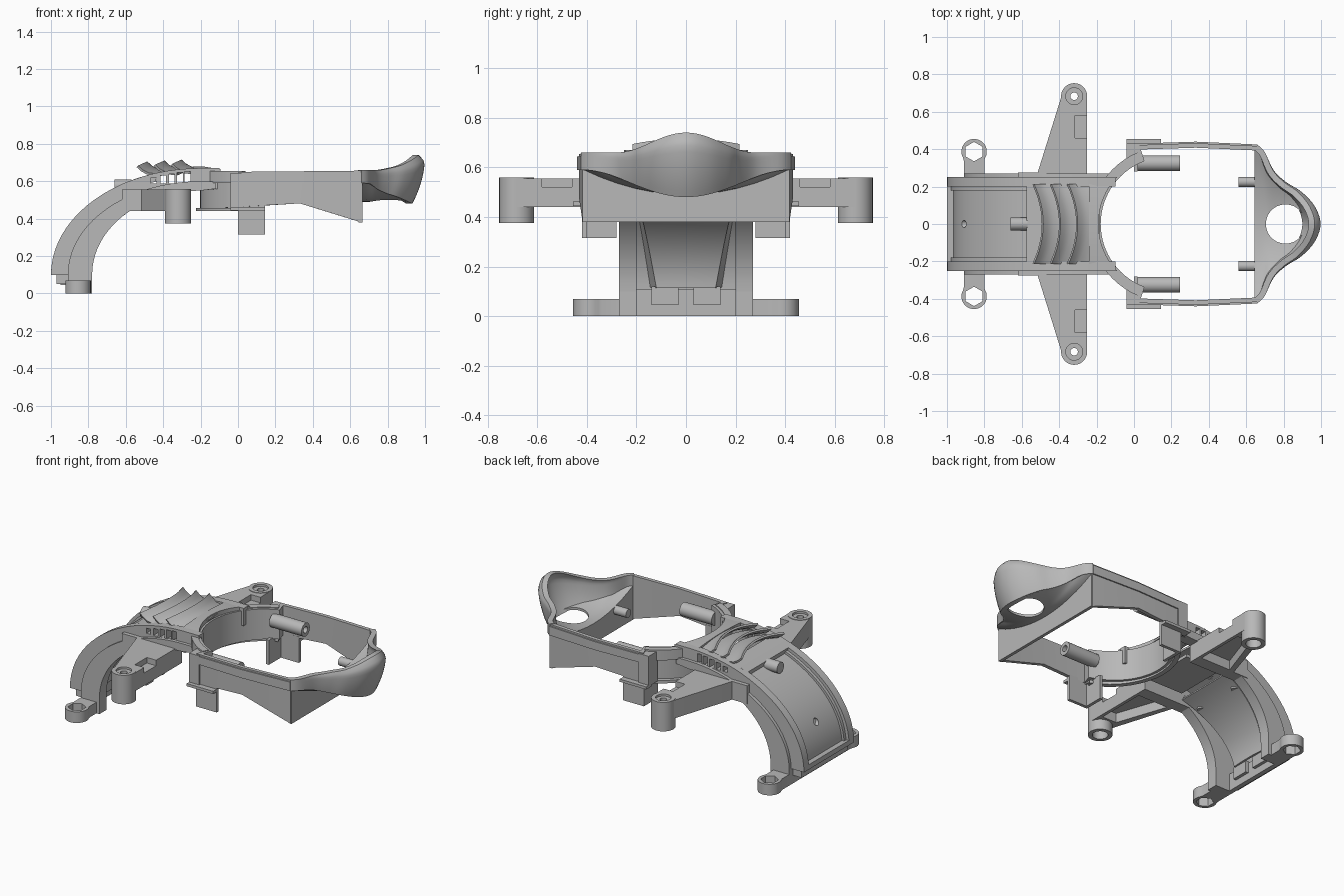
import bpy, bmesh
from math import sin, cos, pi, radians, hypot

cube = bpy.data.objects.get("Cube")
if cube:
    bpy.data.objects.remove(cube, do_unlink=True)

grey = bpy.data.materials.new("plain grey")
grey.use_nodes = True
grey.diffuse_color = (0.48, 0.48, 0.48, 1)
grey.node_tree.nodes["Principled BSDF"].inputs["Base Color"].default_value = (0.48, 0.48, 0.48, 1)
parts = []


def finish(name, bm):
    bmesh.ops.recalc_face_normals(bm, faces=bm.faces)
    mesh = bpy.data.meshes.new(name)
    bm.to_mesh(mesh)
    bm.free()
    mesh.materials.append(grey)
    ob = bpy.data.objects.new(name, mesh)
    bpy.context.collection.objects.link(ob)
    parts.append(ob)
    return ob


def prism(name, pts, a, b, axis="z"):
    """Extrude a flat outline along an axis from a to b."""
    place = {"z": lambda u, v, w: (u, v, w), "y": lambda u, v, w: (u, w, v),
             "x": lambda u, v, w: (w, u, v)}[axis]
    bm = bmesh.new()
    lo, hi = [[bm.verts.new(place(u, v, w)) for u, v in pts] for w in (a, b)]
    bm.faces.new(lo)
    bm.faces.new(hi)
    n = len(pts)
    for i in range(n):
        j = (i + 1) % n
        bm.faces.new((lo[i], lo[j], hi[j], hi[i]))
    return finish(name, bm)


def box(name, x0, x1, y0, y1, z0, z1):
    return prism(name, [(x0, y0), (x1, y0), (x1, y1), (x0, y1)], z0, z1)


def disc(u, v, r, n=32, a0=0, a1=360):
    k = n if a1 - a0 == 360 else n - 1
    return [(u + r * cos(radians(a0 + (a1 - a0) * i / k)),
             v + r * sin(radians(a0 + (a1 - a0) * i / k))) for i in range(n)]


def apply(ob, mod):
    bpy.context.view_layer.objects.active = ob
    bpy.ops.object.modifier_apply(modifier=mod.name)


def cut(ob, cutter):
    mod = ob.modifiers.new("cut", "BOOLEAN")
    mod.operation = "DIFFERENCE"
    mod.solver = "EXACT"
    mod.object = cutter
    apply(ob, mod)
    parts.remove(cutter)
    bpy.data.objects.remove(cutter, do_unlink=True)


def sheet(name, rows, thick):
    """Surface through rows of points, thickened downward."""
    bm = bmesh.new()
    grid = [[bm.verts.new(p) for p in row] for row in rows]
    for r, q in zip(grid, grid[1:]):
        for i in range(len(r) - 1):
            bm.faces.new((r[i], q[i], q[i + 1], r[i + 1]))
    ob = finish(name, bm)
    if sum(p.normal.z for p in ob.data.polygons) < 0:
        ob.data.flip_normals()
    mod = ob.modifiers.new("thick", "SOLIDIFY")
    mod.thickness = thick
    mod.offset = -1
    apply(ob, mod)
    return ob


def band(name, path, inner, outer, zb, zt, shift=lambda x, s: 0, levels=1):
    """Upright wall along an open anticlockwise plan path, with varying bottom and top."""
    bm = bmesh.new()
    rings = []
    n = len(path)

    def normal(p, q):
        d = hypot(q[0] - p[0], q[1] - p[1])
        return (q[1] - p[1]) / d, (p[0] - q[0]) / d
    for i, (x, y) in enumerate(path):
        a = normal(path[max(i - 1, 0)], path[max(i, 1)])
        b = normal(path[min(i, n - 2)], path[min(i + 1, n - 1)])
        k = max(0.5, 1 + a[0] * b[0] + a[1] * b[1])
        nx, ny = (a[0] + b[0]) / k, (a[1] + b[1]) / k
        ring = []
        for off, steps in ((outer, range(levels + 1)), (-inner, range(levels, -1, -1))):
            for j in steps:
                s = j / levels
                z = zb(x, y) + s * (zt(x, y) - zb(x, y))
                ring.append(bm.verts.new((x + nx * off + shift(x, s), y + ny * off, z)))
        rings.append(ring)
    m = len(rings[0])
    for r, q in zip(rings, rings[1:]):
        for i in range(m):
            bm.faces.new((r[i], r[(i + 1) % m], q[(i + 1) % m], q[i]))
    bm.faces.new(rings[0])
    bm.faces.new(rings[-1])
    return finish(name, bm)


def spline(pts, n=5):
    p = [pts[0]] + pts + [pts[-1]]
    out = []
    for a, b, c, d in zip(p, p[1:], p[2:], p[3:]):
        for i in range(n):
            t = i / n
            out.append(tuple(0.5 * (2 * v + (w - u) * t + (2 * u - 5 * v + 4 * w - e) * t * t
                       + (3 * v - u - 3 * w + e) * t ** 3) for u, v, w, e in zip(a, b, c, d)))
    return out + [pts[-1]]


def arch(a, b, t0=0, t1=90, n=20):
    """Side profile of the arched arm: part of an ellipse."""
    ts = [radians(t0 + (t1 - t0) * i / n) for i in range(n + 1)]
    return [(-0.2 - a * cos(t), 0.1 + b * sin(t)) for t in ts]


def across(x, z, w, crown=0, n=12):
    ys = [w * (2 * i / n - 1) for i in range(n + 1)]
    return [(x, y, z - crown * (y / w) ** 2) for y in ys]


# Main frame: round collar flowing into straight side walls
def frame_bottom(x, y):
    return 0.45 + 0.06 * (x + 0.2) if x < 0.34 else 0.48 - 0.1 * (x - 0.33) / 0.33


def frame_top(x, y):
    return 0.65 + 0.01 * max(0, x)


half = disc(0.18, 0, 0.37, 16, 180, 248) + [(0.02, -0.41), (0.33, -0.42), (0.66, -0.405)]
path = [(x, -y) for x, y in half[:0:-1]] + half
band("frame_wall", path, 0.012, 0.012, frame_bottom, frame_top)
band("frame_rim", path, 0, 0.02, lambda x, y: 0.59, lambda x, y: frame_top(x, y) - 0.01)
collar = disc(0.18, 0, 0.37, 24, 112, 248)
band("collar_rim", collar, -0.005, 0.045, lambda x, y: 0.59, lambda x, y: 0.655)
band("collar_flange", collar, -0.005, 0.035, lambda x, y: 0.44, lambda x, y: 0.458)


# Nose: flared band with a raised crest and a sloping floor
def nose_bottom(x, y):
    return 0.535 - 0.055 * cos(pi * y / 0.42)


def nose_top(x, y):
    return 0.66 + 0.04 * (1 + cos(pi * min(1, abs(y) / 0.27)))


def flare(x, s):
    lean = 0.07 * (1 - s) ** 2 + 0.035 * max(0, (s - 0.8) / 0.2) ** 2
    return -lean * min(1, max(0, (x - 0.7) / 0.3))


def floor_height(x, y, k):
    edge = nose_bottom(x, y) + 0.015
    return 0.505 + (edge - 0.505) * k * k


nose_half = [(0.655, 0.415), (0.69, 0.38), (0.74, 0.28), (0.81, 0.215), (0.89, 0.165), (0.96, 0.09)]
nose = spline(nose_half + [(0.99, 0)] + [(x, -y) for x, y in nose_half[::-1]])
band("nose_band", nose[::-1], 0.022, 0.01, nose_bottom, nose_top, flare, 10)
steps = [i / 6 - 1 for i in range(13)]
floor = sheet("nose_floor", [[(x + flare(x, 0), y * k, floor_height(x, y, k)) for k in steps]
                             for x, y in nose[:len(nose) // 2]], 0.015)
cut(floor, prism("hole_cutter", disc(0.81, 0, 0.105, 48), 0.3, 0.8))
sill = [(0.415 * k, floor_height(0.655, 0.415, k)) for k in steps]
prism("cross_wall", [(-0.415, 0.38)] + sill + [(0.415, 0.38)], 0.645, 0.665, "x")

# Arched arm: recessed panel, inner duct, top deck and louvres
panel = sheet("recessed_panel", [across(x, z, 0.21) for x, z in arch(0.765, 0.535, 0, 65)], 0.02)
cut(panel, prism("screw_cutter", disc(0, 0.3, 0.02), -1.2, -0.8, "x"))
sheet("deck_edge", [across(x, z, 0.21) for x, z in arch(0.8, 0.57, 62, 72, 4)], 0.045)
sheet("panel_foot", [across(x, z, 0.21) for x, z in arch(0.8, 0.57, 0, 3, 2)], 0.045)
prism("panel_peg", disc(0, 0.575, 0.035), -0.66, -0.57, "x")
rows = []
for i, ((x, z), (u, v)) in enumerate(zip(arch(0.66, 0.44, 2, 60), arch(0.75, 0.52, 2, 60))):
    w = 0.11 + 0.004 * i
    rows.append([(u, -w - 0.02, v)] + across(x, z, w, 0, 4) + [(u, w + 0.02, v)])
sheet("inner_duct", rows, 0.015)
for k in range(3):
    x0 = -0.535 + 0.092 * k
    rows = []
    for u, drop in ((0, 0), (0.2, 0.022), (0.45, 0.038), (0.75, 0.043), (1, 0.046)):
        row = across(x0 + 0.12 * u, 0.706 + 0.005 * k - drop, 0.215, 0.022)
        rows.append([(x + 0.05 * (1 - (y / 0.215) ** 2), y, z) for x, y, z in row])
    sheet("louvre", rows, 0.012)
deck = sheet("collar_deck", [across(x, 0.68, 0.25, 0.015) for x in (-0.24, -0.16, -0.06)], 0.03)
cut(deck, prism("collar_cutter", disc(0.18, 0, 0.37, 64), 0.3, 0.9))
box("inner_plate", -0.5, -0.25, -0.17, 0.17, 0.49, 0.51)
box("foot_crossbar", -0.97, -0.9, -0.23, 0.23, 0.05, 0.1)
box("base_strip", -0.91, -0.88, -0.25, 0.25, 0, 0.11)

# Parts repeated on both sides
for s, side in ((1, "left"), (-1, "right")):
    def ybox(name, x0, x1, y0, y1, z0, z1):
        return box(side + "_" + name, x0, x1, *sorted((s * y0, s * y1)), z0, z1)

    def flip(pts):
        return [(x, s * y) for x, y in pts]

    # Arched side wall with vent windows, and its outer rail
    outline = arch(0.8, 0.57) + [(-0.1, 0.67), (-0.1, 0.56)] + arch(0.58, 0.45)[::-1]
    wall = prism(side + "_arch_wall", outline, s * 0.2, s * 0.25, "y")
    for x, top in ((-0.45, 0.62), (-0.4, 0.632), (-0.355, 0.64), (-0.31, 0.648), (-0.27, 0.652)):
        cut(wall, ybox("window", x - 0.015, x + 0.015, 0.1, 0.4, 0.588, top))
    rim = arch(0.78, 0.55, 0, 64) + arch(0.75, 0.52, 0, 64)[::-1]
    prism(side + "_panel_rim", rim, s * 0.18, s * 0.205, "y")
    rail = arch(0.71, 0.5) + [(-0.12, 0.6), (-0.12, 0.56)] + arch(0.58, 0.45)[::-1]
    prism(side + "_arch_rail", rail, s * 0.245, s * 0.27, "y")
    ybox("leg", -0.91, -0.78, 0.2, 0.27, 0, 0.11)
    ybox("foot_tab", -0.95, -0.86, 0.03, 0.14, 0.045, 0.12)

    # Hex-holed foot pad
    pad = prism(side + "_foot_pad", flip([(-0.8, 0.25), (-0.8, 0.34)]
                + disc(-0.855, 0.387, 0.068, 20, -30, 210) + [(-0.91, 0.34), (-0.91, 0.25)]), 0, 0.07)
    cut(pad, prism("hex_cutter", flip(disc(-0.855, 0.387, 0.052, 6, 30, 390)), -0.1, 0.2))

    # Side bracket, hollow underneath, with a round post at its tip
    tri = [(-0.62, 0.2), (-0.25, 0.2), (-0.25, 0.685)] + disc(-0.318, 0.685, 0.066, 16, 0, 165)
    tri += [(-0.515, 0.275), (-0.62, 0.275)]
    arm = prism(side + "_bracket", flip(tri), 0.44, 0.555)
    cut(arm, prism("hollow", flip([(-0.48, 0.28), (-0.27, 0.28), (-0.27, 0.6), (-0.37, 0.6)]), 0.4, 0.5))
    cut(arm, ybox("notch", -0.315, -0.2, 0.46, 0.58, 0.52, 0.7))
    post = prism(side + "_bracket_post", flip(disc(-0.32, 0.683, 0.07)), 0.375, 0.558)
    for ob in (arm, post):
        for r, z0, z1 in ((0.02, 0.3, 0.7), (0.045, 0.545, 0.7), (0.045, 0.3, 0.5)):
            cut(ob, prism("bore", flip(disc(-0.32, 0.683, r)), z0, z1))
    prism(side + "_plate_pin", disc(-0.63, s * 0.15, 0.025, 20), 0.42, 0.52)

    # Frame corner, hanging tab and alignment pins
    ybox("frame_corner", -0.04, 0.03, 0.34, 0.43, 0.455, 0.645)
    ybox("tab_flange", -0.04, 0.145, 0.4, 0.455, 0.445, 0.462)
    ybox("tab_plate", 0, 0.145, 0.4, 0.42, 0.315, 0.48)
    ybox("tab_web", 0, 0.02, 0.28, 0.42, 0.315, 0.47)
    pin = prism(side + "_frame_pin", disc(s * 0.325, 0.58, 0.042), 0.02, 0.245, "x")
    cut(pin, prism("pin_bore", disc(s * 0.325, 0.58, 0.02), 0.15, 0.3, "x"))
    prism(side + "_cross_pin", disc(s * 0.225, 0.505, 0.027, 24), 0.56, 0.65, "x")

# Smooth shading with sharp edges kept
bpy.ops.object.select_all(action="DESELECT")
for ob in parts:
    ob.select_set(True)
bpy.context.view_layer.objects.active = parts[0]
bpy.ops.object.shade_smooth_by_angle(angle=radians(30))
